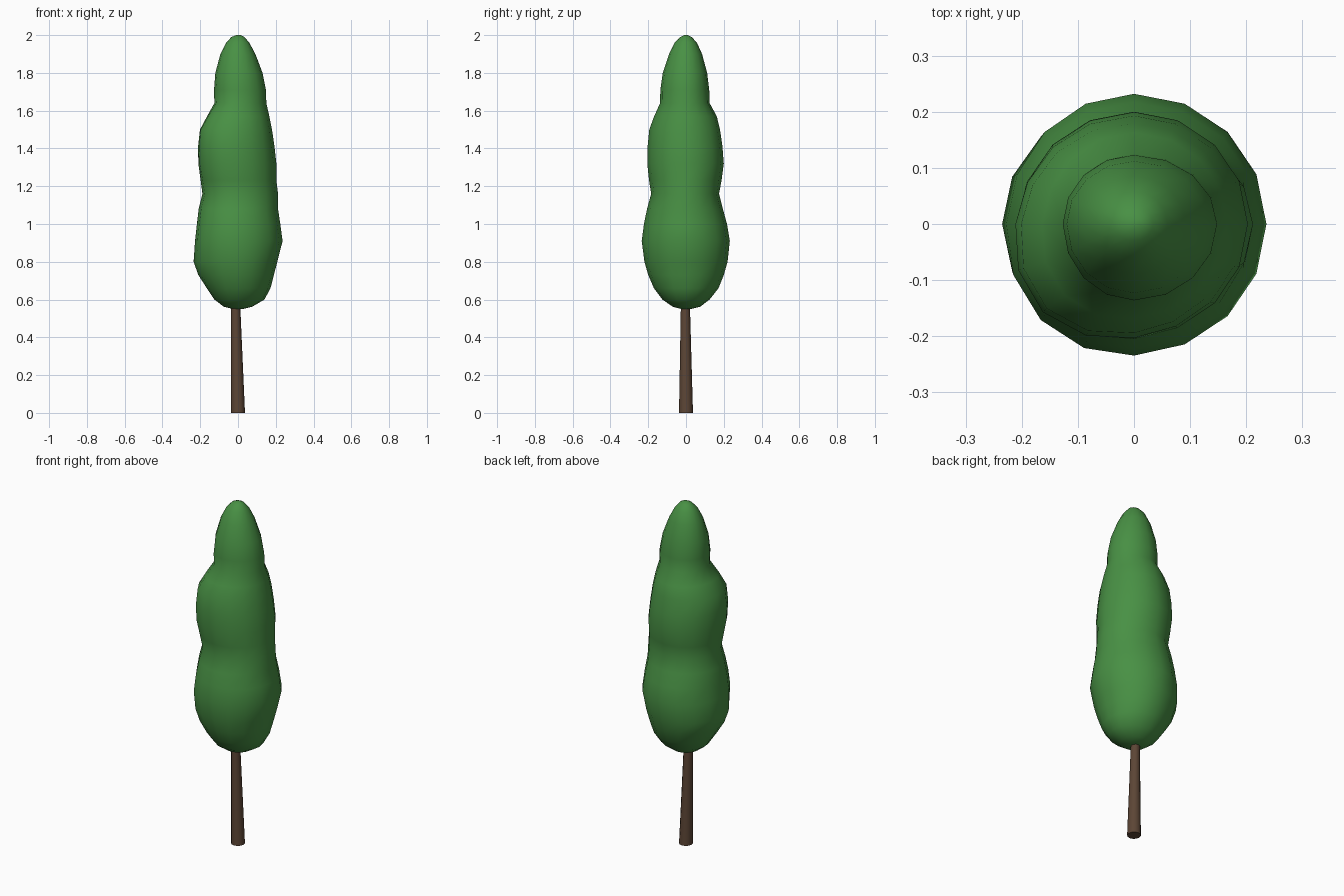
import bpy, bmesh, math

if "Cube" in bpy.data.objects:
    bpy.data.objects.remove(bpy.data.objects["Cube"])


def material(name, color):
    m = bpy.data.materials.new(name)
    m.diffuse_color = (*color, 1)
    m.use_nodes = True
    m.node_tree.nodes["Principled BSDF"].inputs["Base Color"].default_value = m.diffuse_color
    return m


def loft(name, rings, mat, angle):
    """Skin a stack of point rings, capped at both ends."""
    bm = bmesh.new()
    loops = [[bm.verts.new(p) for p in ring] for ring in rings]
    n = len(loops[0])
    for a, b in zip(loops, loops[1:]):
        for i in range(n):
            j = (i + 1) % n
            bm.faces.new((a[i], a[j], b[j], b[i]))
    bm.faces.new(loops[0][::-1])
    bm.faces.new(loops[-1])
    bmesh.ops.recalc_face_normals(bm, faces=bm.faces)
    mesh = bpy.data.meshes.new(name)
    bm.to_mesh(mesh)
    bm.free()
    mesh.materials.append(mat)
    obj = bpy.data.objects.new(name, mesh)
    bpy.context.collection.objects.link(obj)
    bpy.ops.object.select_all(action='DESELECT')
    obj.select_set(True)
    bpy.context.view_layer.objects.active = obj
    bpy.ops.object.shade_smooth_by_angle(angle=math.radians(angle))
    return obj


def crown_ring(z, left, right, front, back, bulge, n=16):
    """Four quarter ellipses, with an extra swelling on the front-left."""
    pts = []
    for i in range(n):
        a = 2 * math.pi * i / n
        c, s = math.cos(a), math.sin(a)
        x = c * (right if c > 0 else left)
        y = s * (back if s > 0 else front)
        k = bulge * max(0, math.cos(a - math.radians(225))) ** 4
        pts.append((x + k * c, y + k * s, z))
    return pts


def trunk_ring(z, r, x, y, n=12):
    return [(x + r * math.cos(2 * math.pi * i / n),
             y + r * math.sin(2 * math.pi * i / n), z) for i in range(n)]


# Trunk: tapered and leaning slightly into the crown
loft("trunk", [trunk_ring(0, 0.037, 0, 0), trunk_ring(0.7, 0.021, -0.015, -0.004)],
     material("bark", (0.107, 0.06, 0.036)), 40)

# Crown: three merged lobes (z, left, right, front, back, bulge)
profile = [
    (0.55, .025, .025, .025, .025, 0),
    (0.562, .075, .075, .07, .075, 0),
    (0.60, .125, .14, .125, .125, 0),
    (0.66, .165, .172, .17, .172, 0),
    (0.73, .21, .19, .20, .20, 0),
    (0.80, .235, .208, .22, .22, 0),
    (0.91, .225, .236, .232, .232, .01),
    (1.00, .215, .224, .22, .217, .01),
    (1.08, .207, .212, .205, .195, .005),
    (1.16, .187, .212, .183, .175, .005),
    (1.23, .195, .203, .193, .188, .01),
    (1.32, .205, .203, .20, .20, .02),
    (1.41, .205, .193, .197, .193, .025),
    (1.50, .195, .18, .188, .18, .025),
    (1.57, .16, .166, .165, .163, .015),
    (1.64, .125, .15, .137, .125, 0),
    (1.71, .127, .148, .136, .123, 0),
    (1.80, .12, .13, .123, .112, 0),
    (1.90, .093, .092, .09, .085, 0),
    (1.96, .063, .06, .06, .058, 0),
    (1.99, .035, .034, .03, .03, 0),
    (2.00, .01, .015, .01, .01, 0),
]
loft("crown", [crown_ring(*p) for p in profile],
     material("leaves", (0.065, 0.28, 0.058)), 60)
